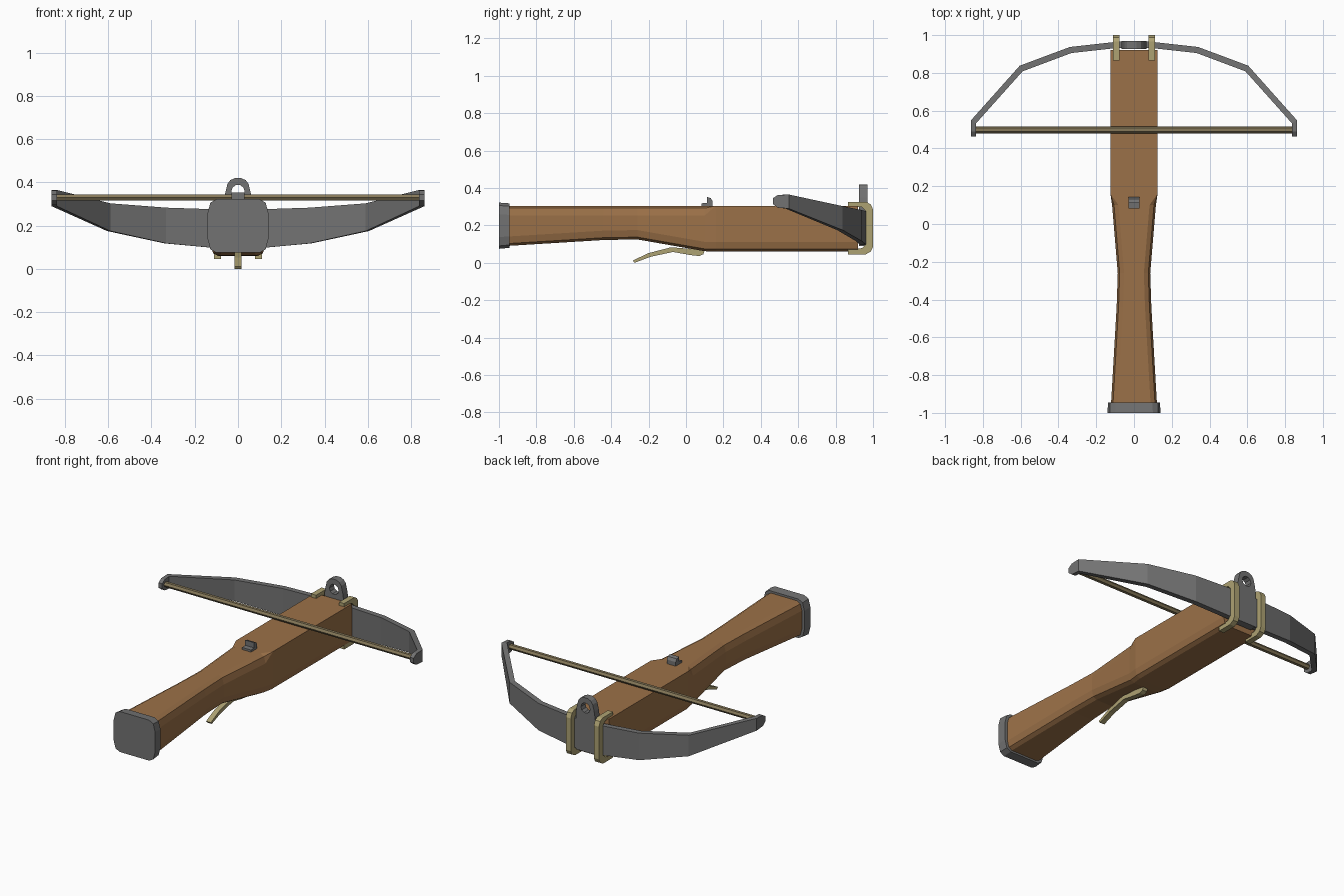
import bpy, bmesh
from math import cos, sin, pi


def material(name, rgb):
    m = bpy.data.materials.new(name)
    m.diffuse_color = (*rgb, 1)
    return m


WOOD = material("wood", (0.33, 0.165, 0.065))
BRASS = material("tan_metal", (0.42, 0.36, 0.17))
CORD = material("cord", (0.24, 0.19, 0.10))
STEEL = material("steel", (0.17, 0.17, 0.17))


def loft(name, rings, mat, closed=False):
    """Skin a list of equal-length point rings; cap the ends unless closed."""
    bm = bmesh.new()
    vs = [[bm.verts.new(p) for p in r] for r in rings]
    n = len(vs[0])
    pairs = list(zip(vs, vs[1:])) + ([(vs[-1], vs[0])] if closed else [])
    for a, b in pairs:
        for i in range(n):
            j = (i + 1) % n
            bm.faces.new((a[i], a[j], b[j], b[i]))
    if not closed:
        bm.faces.new(vs[0][::-1])
        bm.faces.new(vs[-1])
    bmesh.ops.remove_doubles(bm, verts=bm.verts, dist=1e-5)
    bmesh.ops.recalc_face_normals(bm, faces=bm.faces)
    me = bpy.data.meshes.new(name)
    bm.to_mesh(me)
    bm.free()
    ob = bpy.data.objects.new(name, me)
    me.materials.append(mat)
    bpy.context.collection.objects.link(ob)
    return ob


def prism(name, yz, x0, x1, mat):
    return loft(name, [[(x, y, z) for y, z in yz] for x in (x0, x1)], mat)


def section(y, w, z0, z1, rt, rb):
    """Rounded rectangle across the stock, two facets per corner."""
    def corner(z, r, s):
        return [(w, z - s * r), (w - 0.2 * r, z - s * 0.25 * r), (w - 0.65 * r, z)]
    half = corner(z0, rb, -1)[::-1] + corner(z1, rt, 1)
    return [(x, y, z) for x, z in half] + [(-x, y, z) for x, z in half[::-1]]


# Wooden stock: square-topped front, waisted grip, flared rear
loft("stock", [section(*s) for s in [
    (0.92, 0.125, 0.06, 0.305, 0, 0.05),
    (0.16, 0.125, 0.06, 0.305, 0, 0.05),
    (0.10, 0.116, 0.062, 0.305, 0.052, 0.05),
    (-0.26, 0.086, 0.125, 0.305, 0.052, 0.05),
    (-0.44, 0.092, 0.122, 0.305, 0.052, 0.05),
    (-0.96, 0.122, 0.09, 0.305, 0.052, 0.05)]], WOOD)

# Butt plate
loft("butt_plate", [section(-1.0, 0.14, 0.075, 0.322, 0.062, 0.062),
                    section(-0.945, 0.138, 0.08, 0.318, 0.062, 0.062)], STEEL)

# Bow limbs: outer xy, inner xy, bottom z, top z from the middle to the tip
limb = [(0.09, 0.965, 0.09, 0.932, 0.095, 0.275),
        (0.34, 0.937, 0.332, 0.905, 0.118, 0.283),
        (0.605, 0.838, 0.59, 0.808, 0.175, 0.303),
        (0.862, 0.55, 0.837, 0.532, 0.29, 0.365),
        (0.862, 0.49, 0.837, 0.49, 0.295, 0.362),
        (0.862, 0.464, 0.837, 0.464, 0.315, 0.345)]


def limb_ring(s, side):
    xo, yo, xi, yi, z0, z1 = s
    return [(side * xo, yo, z0), (side * xo, yo, z1),
            (side * xi, yi, z1), (side * xi, yi, z0)]


loft("bow", [limb_ring(s, -1) for s in limb[::-1]]
     + [limb_ring(s, 1) for s in limb], STEEL)

# Bow string
loft("bow_string", [[(x, 0.498 + 0.018 * cos(k * pi / 3), 0.33 + 0.016 * sin(k * pi / 3))
                     for k in range(6)] for x in (-0.85, 0.85)], CORD)

# Clamps holding the bow to the stock
clamp = prism("bow_clamps", [
    (0.865, 0.325), (0.965, 0.325), (0.988, 0.312), (1.0, 0.285),
    (1.0, 0.085), (0.988, 0.06), (0.96, 0.045), (0.865, 0.045),
    (0.865, 0.075), (0.94, 0.078), (0.962, 0.10), (0.962, 0.275),
    (0.94, 0.298), (0.865, 0.30)], 0.078, 0.112, BRASS)
clamp.modifiers.new("mirror", "MIRROR")

# Front plate and the stirrup eye above it
prism("eye_plate", [(0.926, 0.09), (0.97, 0.09), (0.97, 0.31), (0.926, 0.31)],
      -0.065, 0.065, STEEL)
right = [(0.065, 0.31), (0.059, 0.35), (0.049, 0.392), (0.036, 0.41), (0.014, 0.42)]
outer = right + [(-x, z) for x, z in right[::-1]]
inner = [(0.031 * cos(a), 0.358 + 0.031 * sin(a))
         for a in (-pi / 2 + pi / 10 + k * pi / 5 for k in range(10))]
loft("stirrup_eye", [[(x, y, z) for x, z in pts] for pts, y in
                     ((outer, 0.926), (outer, 0.97), (inner, 0.97), (inner, 0.926))],
     STEEL, closed=True)

# String catch on top of the stock
prism("string_catch", [(0.083, 0.30), (0.142, 0.30), (0.142, 0.33), (0.132, 0.346),
                       (0.112, 0.352), (0.112, 0.32), (0.083, 0.318)],
      -0.03, 0.03, STEEL)

# Long lever trigger under the grip
prism("trigger", [(-0.285, 0.012), (-0.2, 0.052), (-0.08, 0.083), (0.02, 0.075),
                  (0.1, 0.068), (0.093, 0.046), (0.07, 0.036), (0.02, 0.042),
                  (-0.07, 0.058), (-0.19, 0.032), (-0.275, 0.0)],
      -0.016, 0.016, BRASS)
